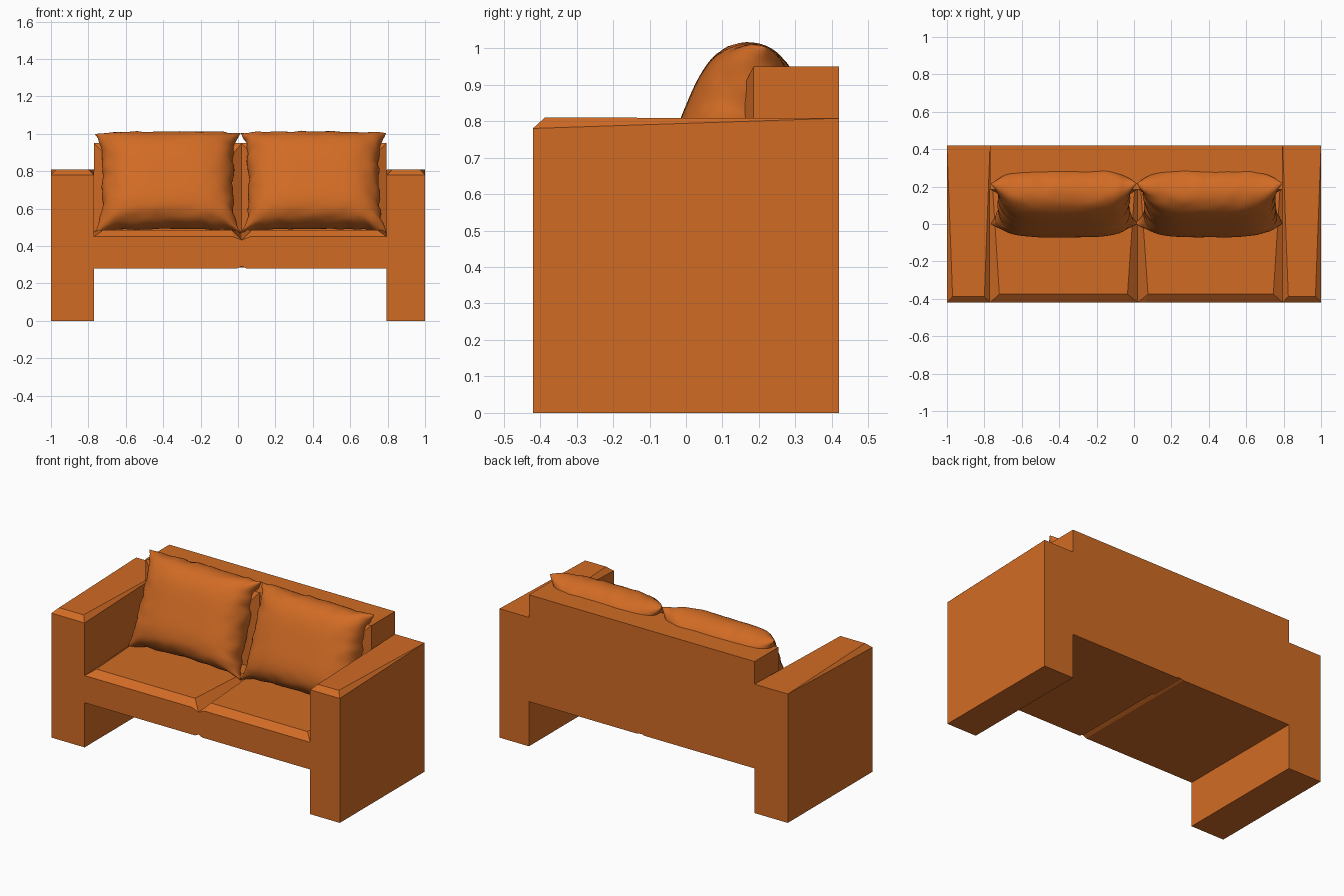
import bpy, bmesh, math
from mathutils import Vector, Matrix, noise

if "Cube" in bpy.data.objects:
    bpy.data.objects.remove(bpy.data.objects["Cube"])

fabric = bpy.data.materials.new("orange_fabric")
fabric.diffuse_color = (0.64, 0.148, 0.018, 1)
fabric.use_nodes = True
fabric.node_tree.nodes["Principled BSDF"].inputs["Base Color"].default_value = fabric.diffuse_color


def finish(name, bm):
    bmesh.ops.recalc_face_normals(bm, faces=bm.faces)
    me = bpy.data.meshes.new(name)
    bm.to_mesh(me)
    bm.free()
    ob = bpy.data.objects.new(name, me)
    bpy.context.collection.objects.link(ob)
    me.materials.append(fabric)
    return ob


def hull(name, pts):
    bm = bmesh.new()
    for p in pts:
        bm.verts.new(p)
    bmesh.ops.convex_hull(bm, input=bm.verts)
    bmesh.ops.dissolve_limit(bm, angle_limit=0.01, verts=bm.verts, edges=bm.edges)
    return finish(name, bm)


# Arms: blocks to the floor with a tapered front top edge
for name, x0, x1 in (("left_arm", -1.0, -0.77), ("right_arm", 0.795, 1.0)):
    pts = [(x, y, 0) for x in (x0, x1) for y in (-0.42, 0.42)]
    for x, inset in ((x0, 0.03), (x1, -0.03)):
        pts += [(x, -0.42, 0.78), (x + inset, -0.387, 0.81), (x, 0.42, 0.808)]
    hull(name, pts)

MID = 0.02
for side, xo, d in (("left", -0.77, 1), ("right", 0.795, -1)):
    xm = MID - 0.045 * d
    # Seat half: tapered front edge, V groove at the middle
    hull(side + "_seat", [
        (xo, -0.42, 0.28), (xm + 0.02 * d, -0.42, 0.28), (MID, -0.42, 0.292),
        (xo, 0.42, 0.28), (xm + 0.02 * d, 0.42, 0.28), (MID, 0.42, 0.292),
        (xo, -0.42, 0.45), (xm, -0.42, 0.45), (MID, -0.42, 0.432),
        (xo + 0.05 * d, -0.375, 0.487), (xm - 0.01 * d, -0.375, 0.487),
        (xo, 0.42, 0.487), (MID, 0.42, 0.487)])
    # Back half: raised front pad with bevelled border
    pts = [(x, y, z) for x in (xo, MID) for y in (0.185, 0.42) for z in (0.285, 0.95)]
    pts += [(x, 0.155, z) for x in (xo + 0.06 * d, MID - 0.05 * d) for z in (0.33, 0.89)]
    hull(side + "_backrest", pts)


def pillow(name, cx, seed):
    n, half_w, half_h, thick = 36, 0.388, 0.288, 0.142
    bm = bmesh.new()
    tilt = Matrix.Rotation(-math.radians(22), 3, 'X')
    for s in (-1, 1):
        grid = []
        for i in range(n + 1):
            row = []
            for j in range(n + 1):
                u = math.sin(math.pi / 2 * (2 * i / n - 1))
                v = math.sin(math.pi / 2 * (2 * j / n - 1))
                # edges pulled in between the pointed corners
                x = u * half_w * (1 - 0.10 * (1 - v ** 4))
                z = v * half_h * (1 - (0.12 if v < 0 else 0.01) * (1 - u ** 4))
                t = thick * math.sqrt(max(0, (1 - u ** 4) * (1 - v ** 4)))
                # seam wrinkles
                e = max(abs(u), abs(v)) ** 6
                q = Vector((u * 5, v * 5, seed))
                x += 0.012 * e * noise.noise(q * 1.3)
                z += 0.010 * e * noise.noise(q * 1.3 + Vector((9, 3, 0)))
                t *= 1 + 0.22 * e * noise.noise(q + Vector((0, 0, s * 4)))
                p = tilt @ Vector((x, s * t, z))
                row.append(bm.verts.new(p + Vector((cx, 0.11, 0.738))))
            grid.append(row)
        for i in range(n):
            for j in range(n):
                bm.faces.new((grid[i][j], grid[i + 1][j],
                              grid[i + 1][j + 1], grid[i][j + 1]))
    bmesh.ops.remove_doubles(bm, verts=bm.verts, dist=0.0003)
    ob = finish(name, bm)
    for f in ob.data.polygons:
        f.use_smooth = True


# Pillows leaning on the backrest
pillow("left_pillow", -0.375, 1.7)
pillow("right_pillow", 0.405, 6.2)
